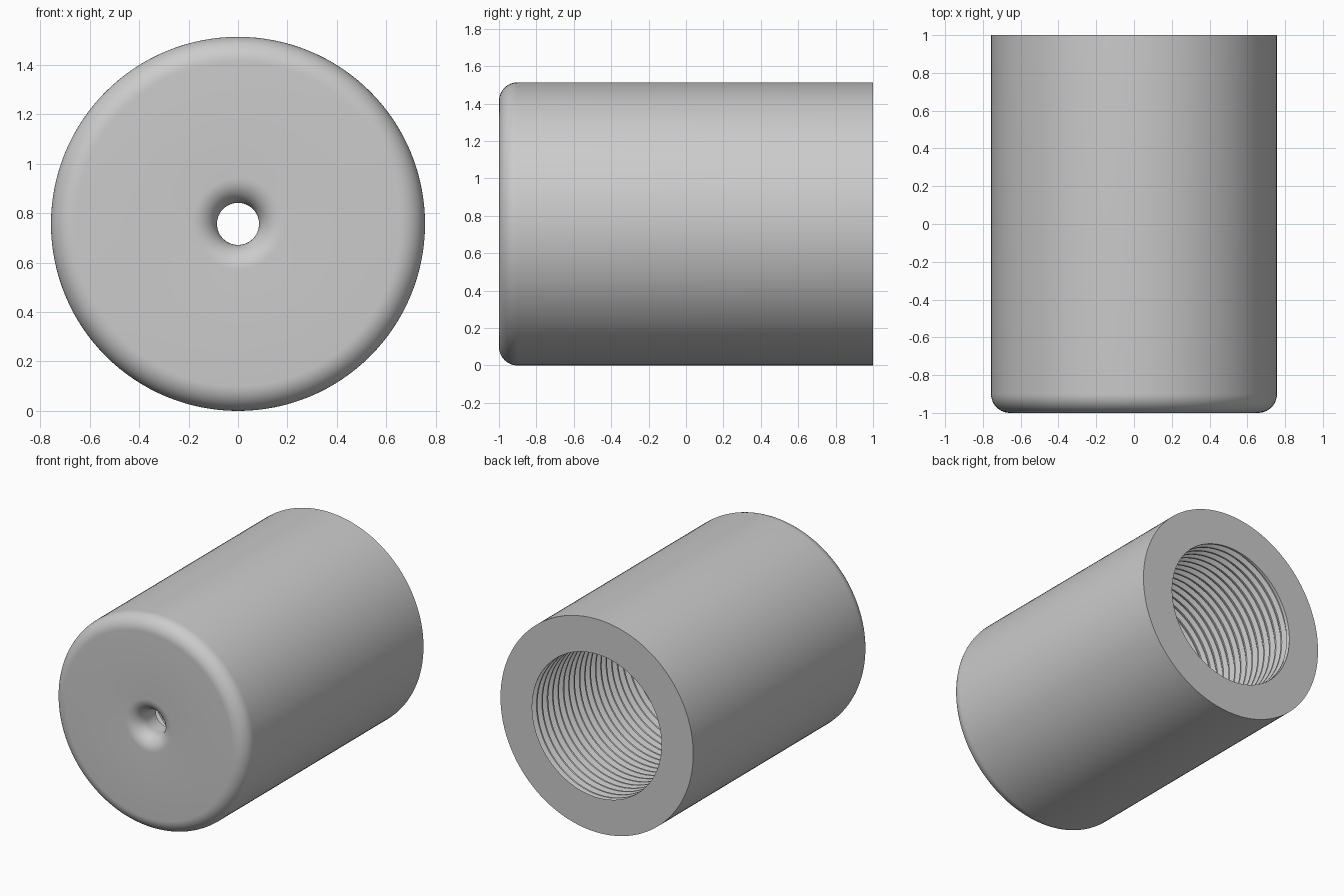
import bpy, bmesh
from math import sin, cos, pi, floor, radians

SEGS = 128
RADIUS, BORE, HOLE, FILLET = 0.757, 0.508, 0.085, 0.1
FLOOR_Y, PITCH, DEPTH = -0.8, 0.06, 0.03
THREAD = [(0.0, 0), (0.2, 0), (0.45, 1), (0.6, 1), (1.0, 0)]

if "Cube" in bpy.data.objects:
    bpy.data.objects.remove(bpy.data.objects["Cube"])

grey = bpy.data.materials.new("plain grey")
grey.use_nodes = True
colour = (0.6, 0.6, 0.6, 1)
grey.diffuse_color = colour
grey.node_tree.nodes["Principled BSDF"].inputs["Base Color"].default_value = colour


def arc(r, y, start, end, steps=12):
    """Fillet points (radius, y) around a centre, angles in degrees."""
    angles = [radians(start + (end - start) * i / steps) for i in range(steps + 1)]
    return [(r + FILLET * cos(a), y + FILLET * sin(a)) for a in angles]


def thread_radius(turn):
    """Bore radius offset, 0 to 1, at a given fraction of a turn."""
    f = turn - floor(turn)
    for (a, h0), (b, h1) in zip(THREAD, THREAD[1:]):
        if f <= b:
            return h0 + (h1 - h0) * (f - a) / (b - a)
    return 0


def sweep(bm, rows, point):
    """Grid of faces around the y axis; point(row, turn) gives radius and y."""
    grid = []
    for s in range(SEGS + 1):
        t = s / SEGS
        a = 2 * pi * t
        column = []
        for row in rows:
            r, y = point(row, t)
            column.append(bm.verts.new((r * cos(a), y, RADIUS + r * sin(a))))
        grid.append(column)
    for c0, c1 in zip(grid, grid[1:]):
        for i in range(len(rows) - 1):
            bm.faces.new((c0[i], c0[i + 1], c1[i + 1], c1[i]))


bm = bmesh.new()

# Outer shell: floor, small hole, rounded front, wall and rear rim
shell = [(BORE, FLOOR_Y), (HOLE, FLOOR_Y)]
shell += arc(HOLE + FILLET, -1 + FILLET, 180, 270)
shell += arc(RADIUS - FILLET, -1 + FILLET, 270, 360)
shell += [(RADIUS, 1), (BORE, 1)]
sweep(bm, shell, lambda p, t: p)

# Threaded bore: rows follow the helix and are trimmed at both ends
turns = int((1 - FLOOR_Y) / PITCH) + 2
rows = [k + f for k in range(-1, turns + 1) for f, h in THREAD[:-1]]


def bore_point(row, t):
    y = min(1, max(FLOOR_Y, FLOOR_Y + (row - t) * PITCH))
    fade = min(1, (1 - y) / (0.3 * PITCH), (y - FLOOR_Y) / PITCH)
    return BORE + DEPTH * fade * thread_radius((y - FLOOR_Y) / PITCH + t + 1e-7), y


sweep(bm, rows, bore_point)

bmesh.ops.remove_doubles(bm, verts=bm.verts, dist=0.0001)
bmesh.ops.dissolve_degenerate(bm, dist=0.0001, edges=bm.edges)
bmesh.ops.recalc_face_normals(bm, faces=bm.faces)

mesh = bpy.data.meshes.new("threaded_cap")
bm.to_mesh(mesh)
bm.free()
mesh.materials.append(grey)
cap = bpy.data.objects.new("threaded_cap", mesh)
bpy.context.collection.objects.link(cap)

bpy.ops.object.select_all(action="DESELECT")
cap.select_set(True)
bpy.context.view_layer.objects.active = cap
bpy.ops.object.shade_smooth_by_angle(angle=radians(30))
